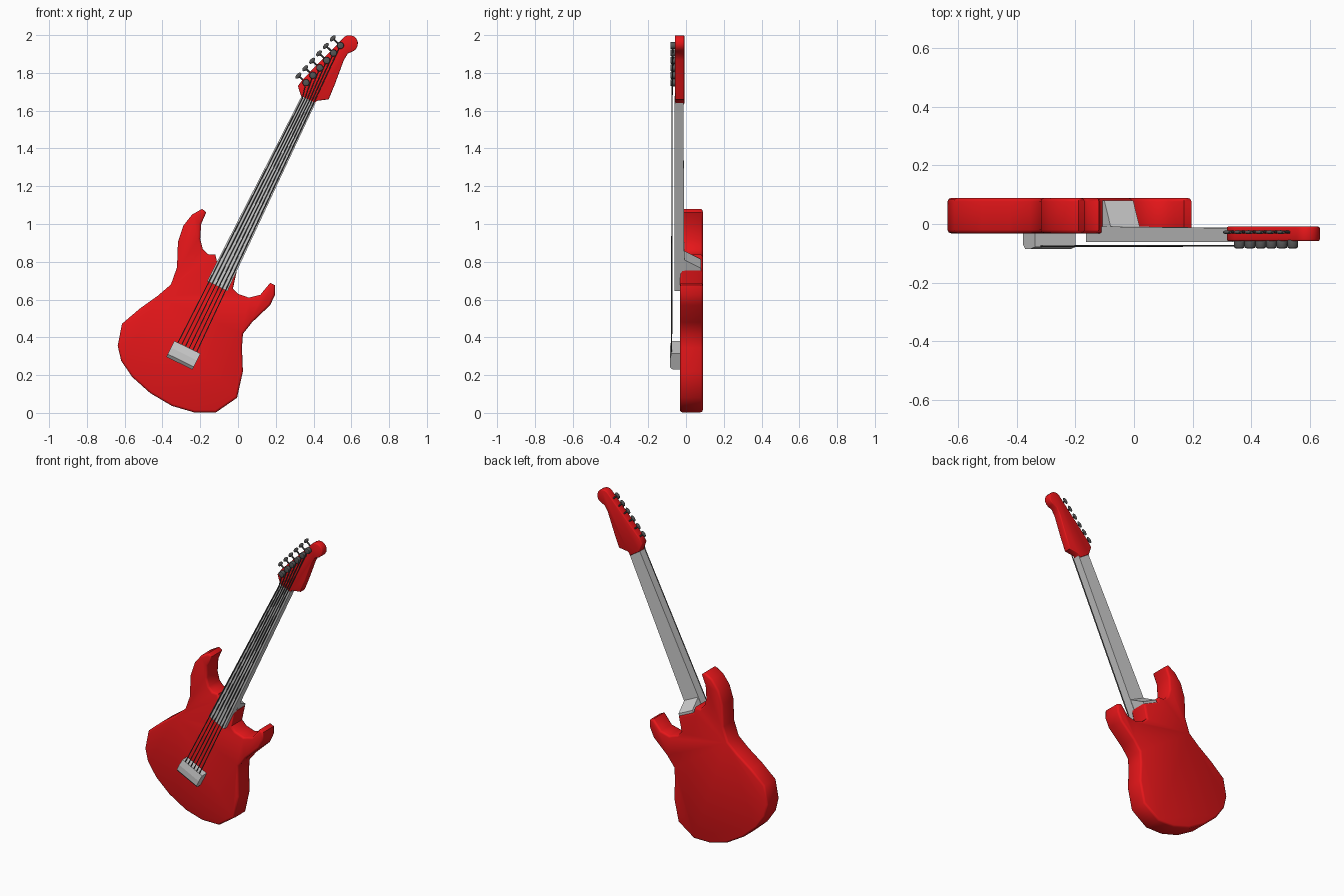
import bpy, bmesh, math
from mathutils import Vector, Matrix

if "Cube" in bpy.data.objects:
    bpy.data.objects.remove(bpy.data.objects["Cube"])


def material(name, rgb):
    m = bpy.data.materials.new(name)
    m.diffuse_color = (*rgb, 1)
    m.use_nodes = True
    m.node_tree.nodes["Principled BSDF"].inputs["Base Color"].default_value = m.diffuse_color
    return m


RED = material("red_paint", (0.8, 0.008, 0.01))
DARK = material("dark_metal", (0.09, 0.09, 0.09))

# Neck frame: u runs along the strings, v across them
ORIGIN = Vector((-0.11, 0, 0.671))
U = Vector((0.4395, 0, 0.898)).normalized()
V = Vector((U.z, 0, -U.x))


def at(u, v, y):
    return ORIGIN + U * u + V * v + Vector((0, y, 0))


def finish(name, bm, mat=None, angle=None):
    bmesh.ops.recalc_face_normals(bm, faces=bm.faces)
    me = bpy.data.meshes.new(name)
    bm.to_mesh(me)
    bm.free()
    ob = bpy.data.objects.new(name, me)
    bpy.context.collection.objects.link(ob)
    if mat:
        me.materials.append(mat)
    if angle:
        bpy.ops.object.select_all(action='DESELECT')
        ob.select_set(True)
        bpy.context.view_layer.objects.active = ob
        bpy.ops.object.shade_smooth_by_angle(angle=math.radians(angle))
    return ob


def slab(name, outline, y0, y1, bevel, mat):
    """Extrude an x,z outline along y and round its rims."""
    bm = bmesh.new()
    front = [bm.verts.new((x, y0, z)) for x, z in outline]
    back = [bm.verts.new((x, y1, z)) for x, z in outline]
    caps = [bm.faces.new(front), bm.faces.new(back[::-1])]
    n = len(outline)
    for i in range(n):
        j = (i + 1) % n
        bm.faces.new((front[j], front[i], back[i], back[j]))
    bmesh.ops.recalc_face_normals(bm, faces=bm.faces)
    rims = list({e for f in caps for e in f.edges})
    bmesh.ops.bevel(bm, geom=rims, offset=bevel, segments=2, profile=0.5, affect='EDGES')
    return finish(name, bm, mat, 50)


def bar(name, profile, half_widths, mat=None):
    """Side profile of (u, y) points, widened by v at each point."""
    bm = bmesh.new()
    a = [bm.verts.new(at(u, -w, y)) for (u, y), w in zip(profile, half_widths)]
    b = [bm.verts.new(at(u, w, y)) for (u, y), w in zip(profile, half_widths)]
    bm.faces.new(a)
    bm.faces.new(b[::-1])
    n = len(a)
    for i in range(n):
        j = (i + 1) % n
        bm.faces.new((a[j], a[i], b[i], b[j]))
    return finish(name, bm, mat)


# Body with two horns and neck pocket
body = [(-0.19, 1.08), (-0.168, 1.062), (-0.195, 1.0), (-0.2, 0.92), (-0.187, 0.868),
        (-0.16, 0.84), (-0.12, 0.838), (-0.112, 0.803), (-0.006, 0.753), (-0.027, 0.658),
        (0.0, 0.63), (0.058, 0.61), (0.118, 0.625), (0.17, 0.688), (0.196, 0.676),
        (0.196, 0.625), (0.17, 0.57), (0.075, 0.48), (0.026, 0.418), (0.021, 0.345),
        (0.026, 0.22), (-0.005, 0.08), (-0.116, 0.003), (-0.233, 0.003), (-0.35, 0.037),
        (-0.465, 0.105), (-0.56, 0.19), (-0.618, 0.275), (-0.637, 0.355), (-0.614, 0.472),
        (-0.52, 0.552), (-0.425, 0.62), (-0.355, 0.68), (-0.323, 0.77), (-0.318, 0.905),
        (-0.29, 0.99), (-0.243, 1.05)]
slab("body", body, -0.032, 0.089, 0.012, RED)

# Headstock with a round tip
head = [(0.335, 1.675), (0.4, 1.632), (0.418, 1.652), (0.48, 1.66), (0.513, 1.74),
        (0.56, 1.867), (0.582, 1.903)]
for i in range(10):
    t = math.radians(-65 + 215 * i / 9)
    head.append((0.59 + 0.045 * math.cos(t), 1.955 + 0.045 * math.sin(t)))
head += [(0.344, 1.767), (0.317, 1.73)]
slab("headstock", head, -0.058, -0.009, 0.005, RED)

# Neck, slanted heel and bridge
bar("neck", [(0, -0.062), (1.1, -0.062), (1.1, -0.014), (0, -0.008)],
    [0.06, 0.041, 0.041, 0.06])
bar("neck_heel", [(0.02, -0.012), (0.183, -0.012), (0.132, 0.08), (0.02, 0.08)],
    [0.055] * 4)
bar("bridge", [(-0.455, -0.02), (-0.455, -0.07), (-0.438, -0.086), (-0.40, -0.086),
               (-0.36, -0.078), (-0.36, -0.02)], [0.077] * 6)

# Tuners: round post on the face, shaft and flat key on the edge
first, last = Vector((0.36, 0, 1.748)), Vector((0.542, 0, 1.945))
row = (last - first).normalized()
out = Vector((-row.z, 0, row.x))
frame = Matrix((row, Vector((0, 1, 0)), out)).transposed().to_4x4()
posts = [first.lerp(last, i / 5) for i in range(6)]
for i, p in enumerate(posts):
    bm = bmesh.new()
    turn = Matrix.Rotation(math.pi / 2, 4, 'X')
    bmesh.ops.create_cone(bm, cap_ends=True, segments=10, radius1=0.019, radius2=0.019,
                          depth=0.03, matrix=Matrix.Translation(p + Vector((0, -0.068, 0))) @ turn)
    rims = [e for e in bm.edges if abs((e.verts[0].co - e.verts[1].co).y) < 0.001]
    bmesh.ops.bevel(bm, geom=rims, offset=0.006, segments=2, profile=0.5, affect='EDGES')
    bmesh.ops.create_cone(bm, cap_ends=True, segments=8, radius1=0.005, radius2=0.005, depth=0.05,
                          matrix=Matrix.Translation(p + out * 0.03 + Vector((0, -0.028, 0))) @ frame)
    bmesh.ops.create_uvsphere(bm, u_segments=10, v_segments=6, radius=1,
                              matrix=Matrix.Translation(p + out * 0.055 + Vector((0, -0.028, 0)))
                              @ frame @ Matrix.Diagonal((0.021, 0.007, 0.011, 1)))
    finish(f"tuner_{i + 1}", bm, DARK, 40)

# Six strings fanning from bridge over the nut to the posts
curve = bpy.data.curves.new("strings", 'CURVE')
curve.dimensions = '3D'
curve.bevel_depth = 0.003
curve.bevel_resolution = 1
curve.use_fill_caps = True
for i, p in enumerate(posts):
    s = i / 2.5 - 1
    path = [at(-0.41, s * 0.056, -0.076), at(1.09, s * 0.032, -0.074), p + Vector((0, -0.07, 0))]
    spline = curve.splines.new('POLY')
    spline.points.add(2)
    for pt, co in zip(spline.points, path):
        pt.co = (*co, 1)
curve.materials.append(DARK)
bpy.context.collection.objects.link(bpy.data.objects.new("strings", curve))
